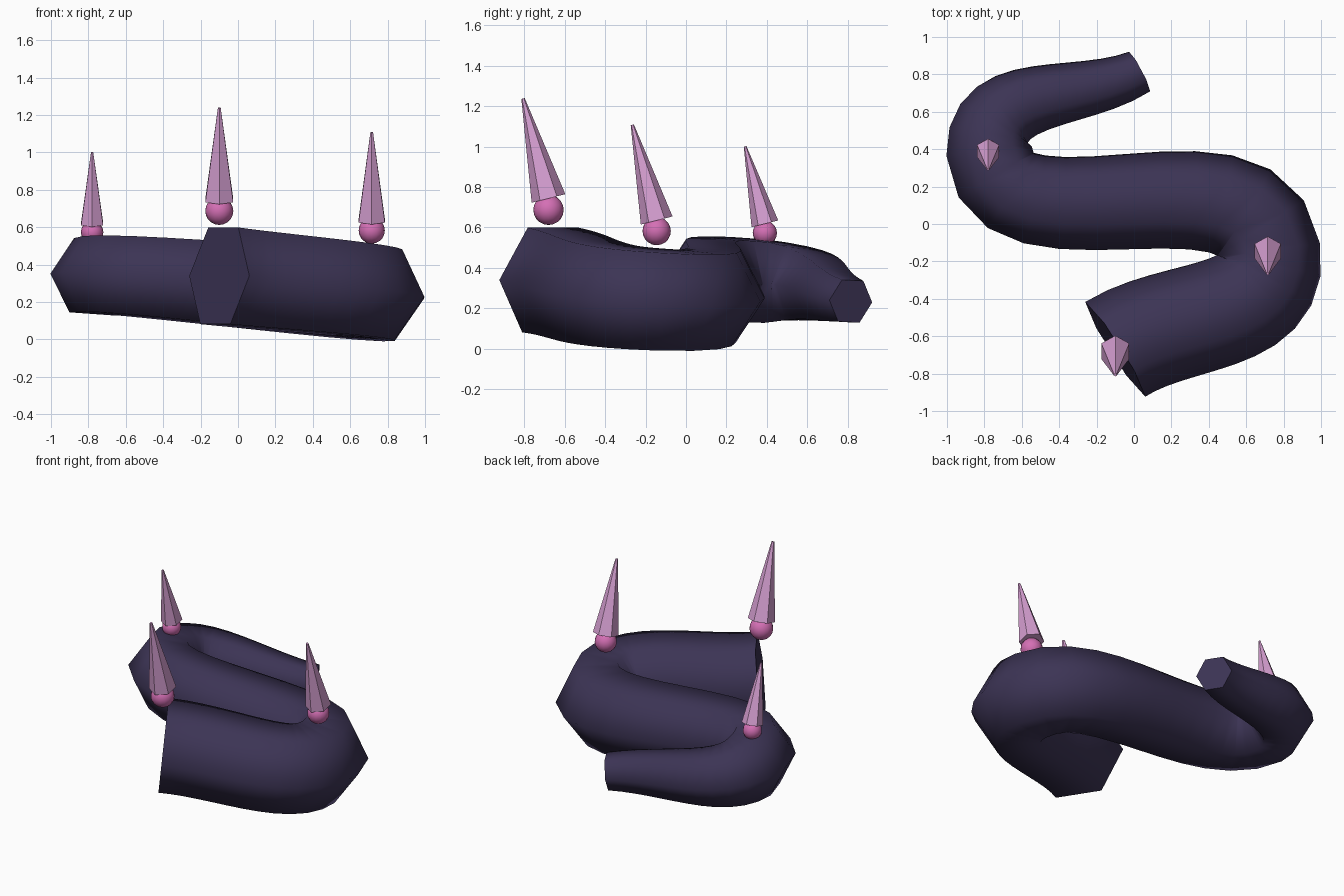
import bpy
from math import radians, sin, cos
from mathutils import Vector

default = bpy.data.objects.get("Cube")
if default:
    bpy.data.objects.remove(default, do_unlink=True)


def make_material(name, rgb):
    mat = bpy.data.materials.new(name)
    mat.use_nodes = True
    colour = (*rgb, 1)
    mat.diffuse_color = colour
    mat.node_tree.nodes["Principled BSDF"].inputs["Base Color"].default_value = colour
    return mat


dark_purple = make_material("dark purple", (0.045, 0.034, 0.09))
pale_pink = make_material("pale pink", (0.68, 0.35, 0.65))
hot_pink = make_material("hot pink", (0.66, 0.16, 0.46))

# Tapering S-shaped body: position and tube radius at each bend
path = [((-0.10, -0.67, 0.34), 0.30),
        ((0.72, -0.15, 0.245), 0.28),
        ((-0.775, 0.39, 0.335), 0.23),
        ((0.03, 0.815, 0.235), 0.12)]
curve = bpy.data.curves.new("body", "CURVE")
curve.dimensions = "3D"
curve.bevel_depth = 1
curve.bevel_resolution = 1
curve.resolution_u = 12
curve.use_fill_caps = True
spline = curve.splines.new("BEZIER")
spline.bezier_points.add(len(path) - 1)
for point, (position, radius) in zip(spline.bezier_points, path):
    point.co = position
    point.radius = radius
    point.handle_left_type = point.handle_right_type = "AUTO"
spline.use_smooth = True
curve.materials.append(dark_purple)
body = bpy.data.objects.new("body", curve)
bpy.context.collection.objects.link(body)


# A ball joint carrying a six-sided spike that leans to the front
def add_spike(label, ball, ball_radius, base_radius, length):
    bpy.ops.mesh.primitive_uv_sphere_add(segments=16, ring_count=10,
                                         radius=ball_radius, location=ball)
    joint = bpy.context.object
    joint.name = label + "_spike_ball"
    joint.data.materials.append(hot_pink)
    bpy.ops.object.shade_smooth()

    tilt = radians(14.3)
    axis = Vector((0, -sin(tilt), cos(tilt)))
    base = Vector(ball) + Vector((0, 0, ball_radius * 0.75))
    bpy.ops.mesh.primitive_cone_add(vertices=6, radius1=base_radius,
                                    radius2=base_radius * 0.1, depth=length,
                                    location=base + axis * length / 2,
                                    rotation=(tilt, 0, 0))
    spike = bpy.context.object
    spike.name = label + "_spike"
    spike.data.materials.append(pale_pink)


add_spike("front", (-0.10, -0.68, 0.687), 0.075, 0.086, 0.51)
add_spike("left", (0.715, -0.145, 0.582), 0.07, 0.081, 0.488)
add_spike("right", (-0.78, 0.39, 0.573), 0.06, 0.068, 0.395)
